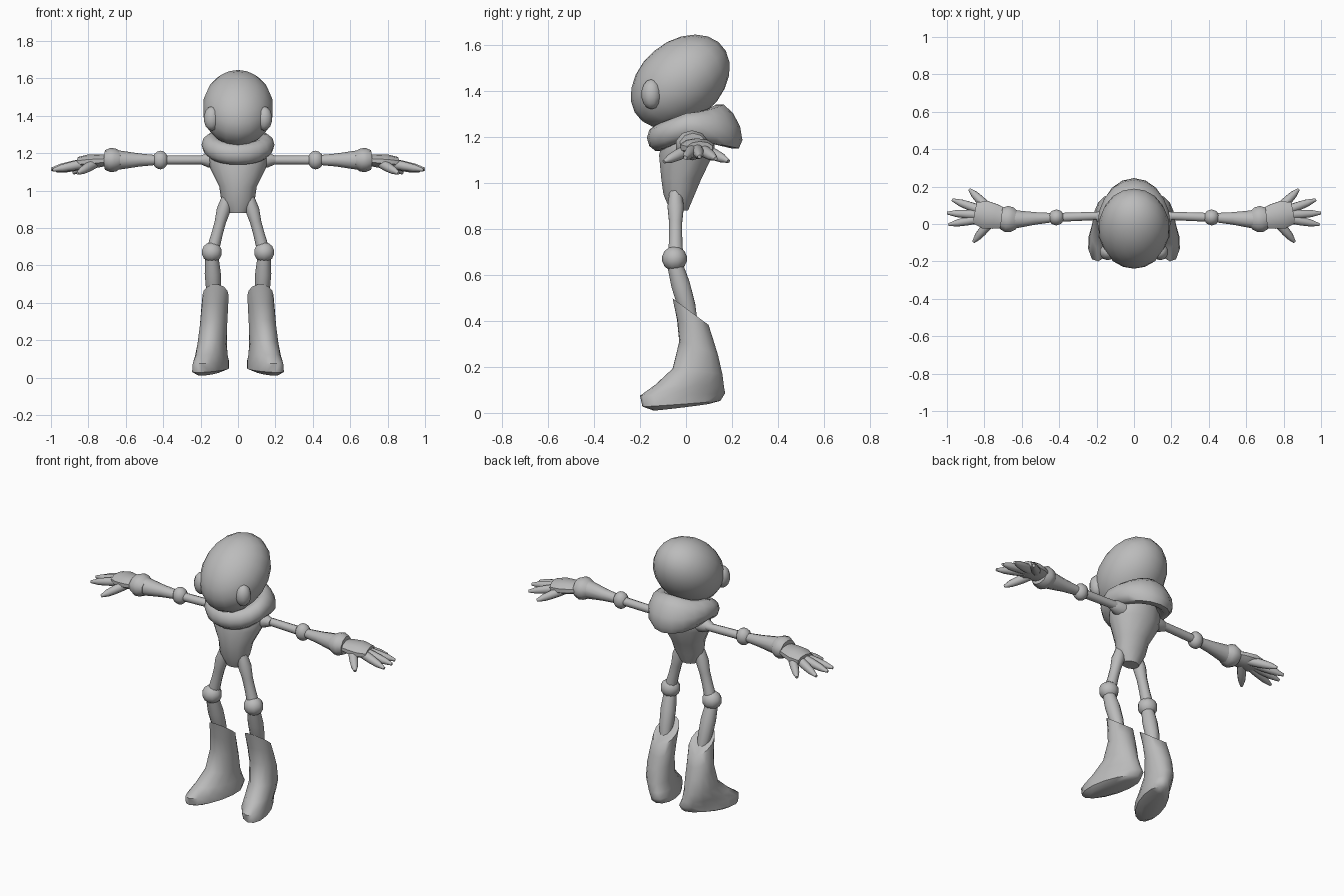
import bpy, bmesh
from math import sin, cos, pi, radians
from mathutils import Vector, Matrix

default_cube = bpy.data.objects.get("Cube")
if default_cube:
    bpy.data.objects.remove(default_cube)

colour = (.5, .5, .5, 1)
grey = bpy.data.materials.new("plain grey")
grey.use_nodes = True
grey.diffuse_color = colour
grey.node_tree.nodes["Principled BSDF"].inputs["Base Color"].default_value = colour


def finish(name, bm, side):
    """Turn the shape into a smooth grey object, mirrored when side is negative."""
    for vert in bm.verts:
        vert.co.x *= side
    bmesh.ops.recalc_face_normals(bm, faces=bm.faces)
    mesh = bpy.data.meshes.new(name)
    bm.to_mesh(mesh)
    bm.free()
    mesh.materials.append(grey)
    part = bpy.data.objects.new(name, mesh)
    bpy.context.collection.objects.link(part)
    bpy.ops.object.select_all(action="DESELECT")
    part.select_set(True)
    bpy.context.view_layer.objects.active = part
    bpy.ops.object.shade_smooth_by_angle(angle=radians(50))


def loft(name, sections, sides=10, closed=False, side=1):
    """Skin elliptical sections, each given as a centre and two half axes."""
    bm = bmesh.new()
    rings = []
    for centre, across, along in sections:
        angles = [2 * pi * i / sides for i in range(sides)]
        rings.append([bm.verts.new(centre + across * cos(a) + along * sin(a)) for a in angles])
    pairs = list(zip(rings, rings[1:]))
    if closed:
        pairs.append((rings[-1], rings[0]))
    else:
        bm.faces.new(rings[0])
        bm.faces.new(rings[-1])
    for lower, upper in pairs:
        for i in range(sides):
            bm.faces.new((lower[i - 1], lower[i], upper[i], upper[i - 1]))
    finish(name, bm, side)


def level(z, front, back, half_width, tilt=0, turn=0, x=0):
    """A flat section between a front and a back, tilted lengthwise and turned."""
    spin = Matrix.Rotation(turn, 3, "Z")
    across = spin @ Vector((half_width, 0, 0))
    along = spin @ Vector((0, (back - front) / 2, tilt))
    return Vector((x, (front + back) / 2, z)), across, along


def limb(name, start, end, radii, side, flat=1):
    """A straight limb whose radii are spaced evenly from start to end."""
    start, end = Vector(start), Vector(end)
    direction = (end - start).normalized()
    up = direction.cross(Vector((0, 1, 0))).normalized()
    depth = direction.cross(up)
    steps = len(radii) - 1
    loft(name, [(start.lerp(end, i / steps), up * radius * flat, depth * radius)
                for i, radius in enumerate(radii)], side=side)


def ball(name, centre, size, side=1, lean=0, segments=10):
    """An ellipsoid that can lean back."""
    bm = bmesh.new()
    placing = (Matrix.Translation(centre) @ Matrix.Rotation(radians(lean), 4, "X")
               @ Matrix.Diagonal((*size, 1)))
    bmesh.ops.create_uvsphere(bm, u_segments=segments, v_segments=segments // 2 + 2,
                              radius=1, matrix=placing)
    finish(name, bm, side)


# Egg-shaped head, leaning back
ball("head", (0, -.025, 1.44), (.19, .24, .175), lean=40, segments=18)

# Thick collar, taller at the back and dipping at the front
collar = []
for step in range(20):
    angle = 2 * pi * step / 20
    outward = Vector((sin(angle), cos(angle), 0))
    back, front = max(outward.y, 0) ** 1.5, max(-outward.y, 0)
    thick = .055
    reach = (.235 if outward.y > 0 else .17) - thick
    centre = Vector((outward.x * (.195 - thick), outward.y * reach, 1.245 - front * .05))
    upward = Vector((0, 0, .06 + back * .04)) - outward * back * .035
    collar.append((centre, outward * thick, upward))
loft("collar", collar, closed=True)

# Torso narrowing to the hips
loft("torso", [level(.88, -.07, .01, .05), level(.95, -.1, .04, .09),
               level(1.02, -.11, .07, .1), level(1.12, -.12, .12, .15),
               level(1.2, -.1, .13, .16), level(1.26, -.1, .12, .1)], sides=14)

# Boot profile: height, front, back
boot_profile = ((.04, -.2, .16), (.08, -.21, .18), (.12, -.14, .17), (.18, -.06, .16),
                (.28, -.03, .14), (.36, -.04, .12), (.44, -.06, .1))

# Spread of each digit in degrees across the hand
digits = {"thumb": -50, "index_finger": -11, "middle_finger": 3,
          "ring_finger": 20, "little_finger": 45}

for label, side in (("left_", 1), ("right_", -1)):
    ball(label + "cheek_bump", (.14, -.15, 1.385), (.045, .045, .065), side)

    # Arm
    arm_y, arm_z = .035, 1.163
    elbow = (.415, arm_y, arm_z)
    limb(label + "shoulder", (.12, arm_y, arm_z), (.2, arm_y, arm_z), (.045, .04, .022), side)
    limb(label + "upper_arm", (.15, .045, arm_z), elbow, (.023, .025), side)
    ball(label + "elbow", elbow, (.044, .044, .05), side)
    limb(label + "forearm", elbow, (.64, .025, arm_z), (.024, .035, .052), side)
    limb(label + "cuff", (.625, .02, arm_z), (.71, .03, arm_z), (.05, .07, .074, .06), side, .88)

    # Hand with digits fanned out from the wrist and drooping at the tips
    limb(label + "palm", (.69, .03, arm_z), (.85, .06, 1.15), (.055, .07, .078, .06), side, .5)
    wrist = Vector((.74, .045, 1.16))
    for digit, spread in digits.items():
        angle = radians(spread)
        length = .26 * cos(angle * .9)
        droop = -.045 - abs(sin(angle)) * .03
        tip = wrist + Vector((length * cos(angle), length * sin(angle), droop))
        root = wrist.lerp(tip, .2)
        limb(label + digit, root, tip, (.025, .026, .024, .02, .008), side)

    # Leg
    limb(label + "thigh", (.06, -.045, .96), (.13, -.045, .7), (.028, .037, .03, .03, .033), side)
    ball(label + "knee", (.14, -.05, .67), (.057, .055, .054), side)
    limb(label + "shin", (.14, -.05, .65), (.125, .03, .37), (.035, .043, .04, .025), side)

    # Boot with a slanted top and the toe turned out
    sections = [level(.025, -.15, .11, .05, .015, radians(22), .15)]
    for z, front, back in boot_profile:
        low = 1 - z / .44
        sections.append(level(z, front, back, .07 + low * .01, .02 - z * .18,
                              radians(low * 24), .12 + low * .03))
    loft(label + "boot", sections, sides=14, side=side)
